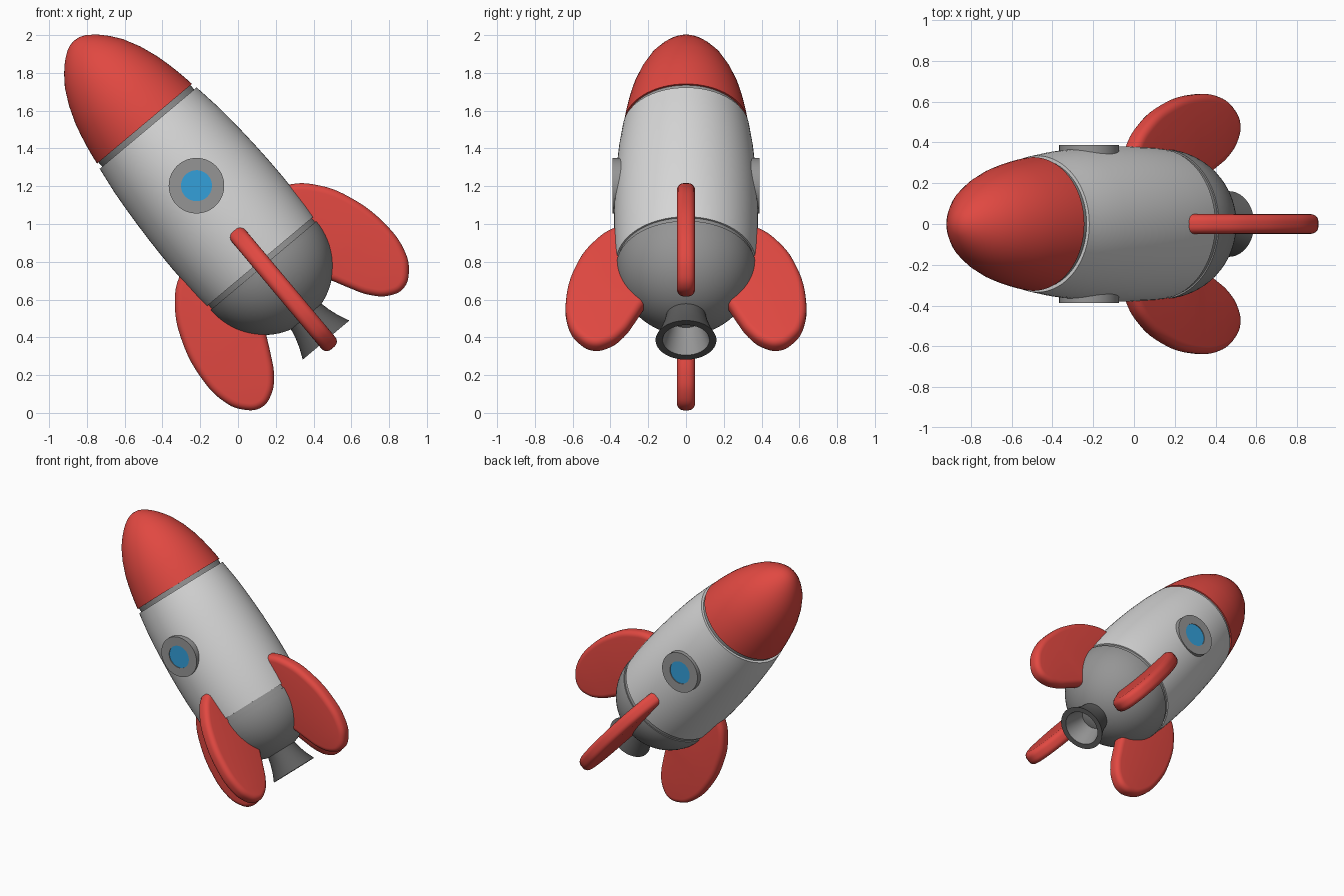
import bpy, bmesh
from math import radians, sin, cos, pi
from mathutils import Matrix, Vector

if "Cube" in bpy.data.objects:
    bpy.data.objects.remove(bpy.data.objects["Cube"])

# The rocket is built upright around its lower seam, then leaned over
TILT = Matrix.Translation((0.135, 0, 0.78)) @ Matrix.Rotation(radians(-40), 4, 'Y')


def material(name, color):
    mat = bpy.data.materials.new(name)
    mat.use_nodes = True
    mat.diffuse_color = (*color, 1)
    mat.node_tree.nodes["Principled BSDF"].inputs["Base Color"].default_value = (*color, 1)
    return mat


red = material("red", (0.75, 0.065, 0.053))
white = material("white", (0.68, 0.68, 0.68))
grey = material("grey", (0.30, 0.30, 0.30))
dark = material("dark_grey", (0.11, 0.11, 0.11))
blue = material("window_blue", (0.034, 0.35, 0.70))


def finish(name, mesh, mats, local=Matrix()):
    obj = bpy.data.objects.new(name, mesh)
    bpy.context.collection.objects.link(obj)
    mesh.materials.clear()
    for mat in mats:
        mesh.materials.append(mat)
    obj.matrix_world = TILT @ local
    bpy.ops.object.select_all(action='DESELECT')
    obj.select_set(True)
    bpy.context.view_layer.objects.active = obj
    bpy.ops.object.shade_smooth_by_angle(angle=radians(35))
    return obj


def lathe(name, profile, mats, local=Matrix(), steps=64):
    """Spin a (radius, height) profile around the z axis."""
    bm = bmesh.new()
    verts = [bm.verts.new((r, 0, h)) for r, h in profile]
    edges = [bm.edges.new(pair) for pair in zip(verts, verts[1:])]
    bmesh.ops.spin(bm, geom=verts + edges, cent=(0, 0, 0), axis=(0, 0, 1),
                   angle=2 * pi, steps=steps)
    bmesh.ops.remove_doubles(bm, verts=bm.verts, dist=0.0002)
    bmesh.ops.recalc_face_normals(bm, faces=bm.faces)
    mesh = bpy.data.meshes.new(name)
    bm.to_mesh(mesh)
    bm.free()
    return finish(name, mesh, mats, local)


# Hull: nose, shell, the grey bands in the seams, and the round tail
lathe("nose_cone", [(0, 0.98), (0.328, 0.98), (0.321, 1.03), (0.31, 1.09), (0.297, 1.15),
                    (0.28, 1.215), (0.245, 1.31), (0.2, 1.398), (0.157, 1.455),
                    (0.125, 1.49), (0.097, 1.515), (0.06, 1.541), (0.03, 1.553),
                    (0, 1.557)], [red])
lathe("hull", [(0.3, 0.028), (0.369, 0.028), (0.375, 0.1), (0.379, 0.2), (0.381, 0.3),
               (0.380, 0.4), (0.377, 0.5), (0.372, 0.6), (0.365, 0.7), (0.356, 0.8),
               (0.345, 0.88), (0.335, 0.95), (0.3, 0.95)], [white])
lathe("nose_band", [(0, 0.94), (0.318, 0.94), (0.318, 0.99), (0, 0.99)], [grey])
lathe("tail_band", [(0, -0.01), (0.36, -0.01), (0.36, 0.04), (0, 0.04)], [grey])
dome = [(0.368 * cos(a), -0.368 * sin(a)) for a in (i * pi / 40 for i in range(21))]
lathe("tail_dome", [(0, 0)] + dome, [grey])

# Flared nozzle, lighter on the inside wall
nozzle = lathe("nozzle", [(0.1, -0.3), (0.105, -0.35), (0.116, -0.4), (0.134, -0.455),
                          (0.161, -0.515), (0.124, -0.515), (0.108, -0.46),
                          (0.09, -0.4), (0.08, -0.33)], [dark, grey])
for face in nozzle.data.polygons:
    outward = Vector((face.center.x, face.center.y, 0)).normalized()
    if face.normal.dot(outward) < -0.3:
        face.material_index = 1

# A round window on each side
for side, turn in (("right", 90), ("left", -90)):
    place = Matrix.Translation((0, 0, 0.552)) @ Matrix.Rotation(radians(turn), 4, 'X')
    lathe(side + "_window_frame", [(0.082, 0.3), (0.082, 0.388), (0.147, 0.388),
                                   (0.147, 0.3)], [grey], place)
    lathe(side + "_window_glass", [(0, 0.383), (0.084, 0.383), (0.084, 0.3)], [blue], place)

# Fin outline as a filled curve with rounded edges
outline = [(0.3, 0.26), (0.383, 0.239), (0.498, 0.136), (0.582, -0.015), (0.635, -0.244),
           (0.622, -0.421), (0.576, -0.511), (0.494, -0.568), (0.407, -0.549),
           (0.328, -0.477), (0.271, -0.381), (0.226, -0.294), (0.17, -0.2), (0.2, 0.05)]
curve = bpy.data.curves.new("fin_outline", 'CURVE')
curve.dimensions = '2D'
curve.fill_mode = 'BOTH'
curve.extrude = 0.012
curve.bevel_depth = 0.036
curve.bevel_resolution = 4
curve.offset = -0.036
spline = curve.splines.new('BEZIER')
spline.bezier_points.add(len(outline) - 1)
spline.use_cyclic_u = True
spline.resolution_u = 5
for point, (x, y) in zip(spline.bezier_points, outline):
    point.co = (x, y, 0)
    point.handle_left_type = point.handle_right_type = 'AUTO'
helper = bpy.data.objects.new("fin_outline", curve)
bpy.context.collection.objects.link(helper)
bpy.context.view_layer.update()
fin_mesh = bpy.data.meshes.new_from_object(
    helper.evaluated_get(bpy.context.evaluated_depsgraph_get()))
bpy.data.objects.remove(helper)
bm = bmesh.new()
bm.from_mesh(fin_mesh)
bmesh.ops.remove_doubles(bm, verts=bm.verts, dist=0.0005)
bmesh.ops.recalc_face_normals(bm, faces=bm.faces)
bm.to_mesh(fin_mesh)
bm.free()

# Four fins around the tail
for i, side in enumerate(("upper", "left", "lower", "right")):
    spin = Matrix.Rotation(i * pi / 2, 4, 'Z') @ Matrix.Rotation(pi / 2, 4, 'X')
    finish(side + "_fin", fin_mesh.copy(), [red], spin)
